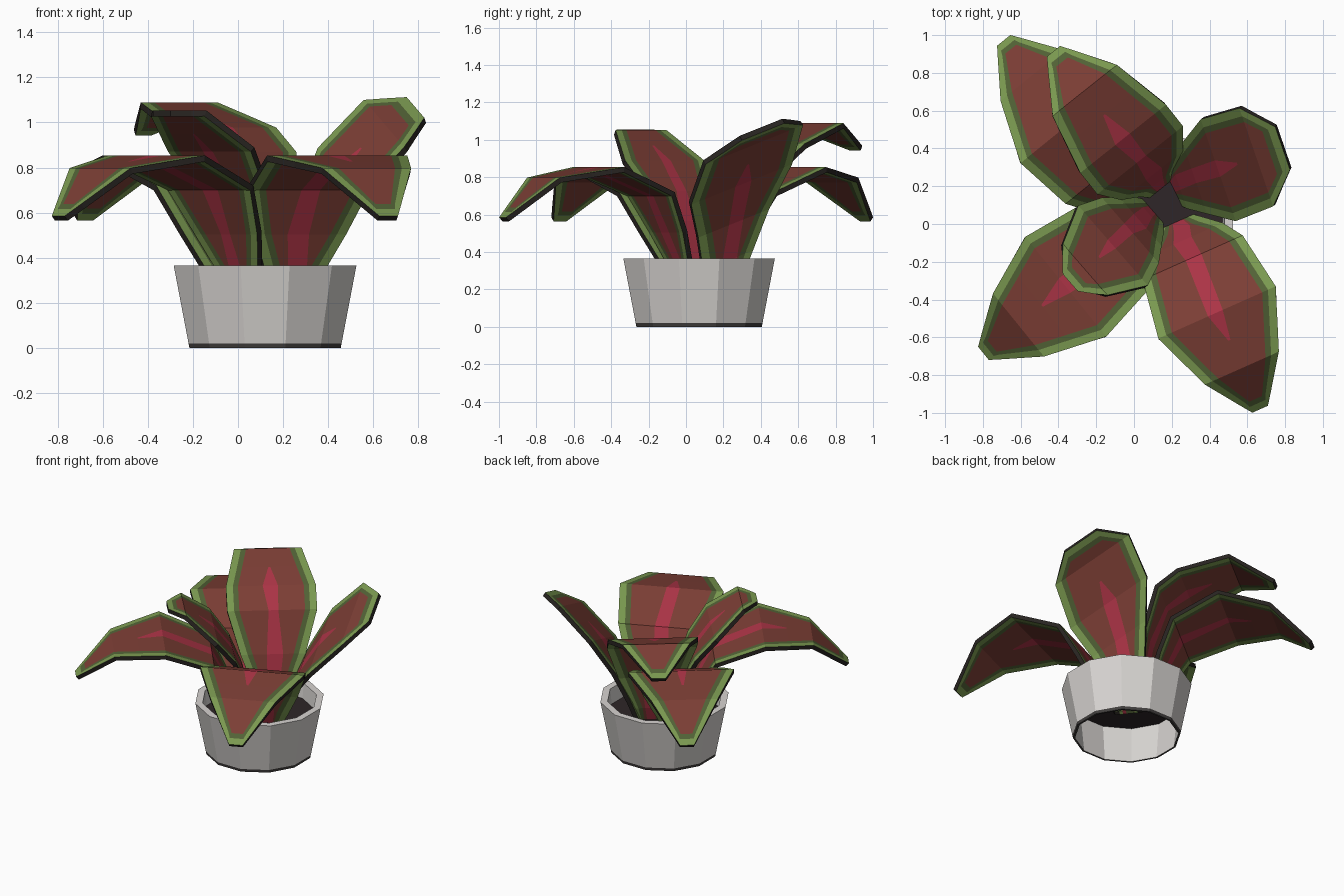
import bpy, bmesh, math, random
from mathutils import Vector

if "Cube" in bpy.data.objects:
    bpy.data.objects.remove(bpy.data.objects["Cube"])
random.seed(4)


def mat(name, rgb):
    m = bpy.data.materials.new(name)
    lin = [((c / 255 + 0.055) / 1.055) ** 2.4 for c in rgb]
    m.diffuse_color = (*lin, 1)
    m.use_nodes = True
    m.node_tree.nodes["Principled BSDF"].inputs["Base Color"].default_value = m.diffuse_color
    return m


BROWN = mat("leaf red brown", (124, 62, 53))
CRIMSON = mat("leaf crimson vein", (172, 52, 70))
OLIVE = mat("leaf dark green band", (82, 98, 54))
GREEN = mat("leaf green border", (122, 153, 80))
DARK = mat("leaf dark rim", (40, 36, 33))
GREY = mat("pot grey", (215, 212, 209))
BASE = mat("pot dark foot", (66, 63, 62))
SOIL = mat("soil dark", (46, 38, 40))


def finish(name, bm, mats):
    me = bpy.data.meshes.new(name)
    bm.to_mesh(me)
    bm.free()
    for m in mats:
        me.materials.append(m)
    ob = bpy.data.objects.new(name, me)
    bpy.context.collection.objects.link(ob)
    return ob


# Pot: twelve-sided lathed open ring with a dark foot
PX, PY, N = 0.12, 0.07, 12


def ring(bm, r, z):
    return [bm.verts.new((PX + r * math.cos((i + .5) * math.tau / N),
                          PY + r * math.sin((i + .5) * math.tau / N), z)) for i in range(N)]


bm = bmesh.new()
profile = [(.347, 0), (.351, .02), (.419, .365), (.372, .365), (.334, 0)]
rings = [ring(bm, r, z) for r, z in profile]
for k in range(len(rings)):
    a, b = rings[k], rings[(k + 1) % len(rings)]
    for i in range(N):
        j = (i + 1) % N
        f = bm.faces.new((a[i], a[j], b[j], b[i]))
        f.material_index = 1 if k in (0, 4) else 0
bmesh.ops.recalc_face_normals(bm, faces=bm.faces)
finish("pot", bm, [GREY, BASE])

# Soil disc inside the pot
bm = bmesh.new()
bm.faces.new(ring(bm, .362, .26))
finish("soil", bm, [SOIL])


# Leaf: rows of (outward distance, height, half width) along a direction,
# split across its width into border, band, blade and vein strips
def leaf(name, origin, azimuth, rows, roll=0.0):
    a = math.radians(azimuth)
    d, n = Vector((math.cos(a), math.sin(a), 0)), Vector((-math.sin(a), math.cos(a), roll))
    o = Vector((*origin, 0))
    rows = [Vector(r) for r in rows]
    # extra row where the vein fades out, and two close to the tip for its border
    rows.insert(-2, rows[-3].lerp(rows[-2], .5))
    last, prev = rows[-1], rows[-2]
    seg = (last - prev).xy.length
    rows[-1:] = [last.lerp(prev, min(.08 / seg, .6)), last.lerp(prev, min(.045 / seg, .35)), last]
    count = len(rows)
    vein_end = count - 5
    bm = bmesh.new()
    grid = []
    for k, (s, z, w) in enumerate(rows):
        vein = min(random.uniform(.03, .055), w * .3)
        shift = random.uniform(-.015, .015)
        if k >= vein_end:
            vein, shift = .006, 0
        half = [w, max(w - .045, w * .65), max(w - .078, w * .42)]
        cross = half + [vein + shift, -vein + shift] + [-h for h in reversed(half)]
        grid.append([bm.verts.new(o + d * s + n * t + Vector((0, 0, z))) for t in cross])
    strip = [3, 2, 0, 1, 0, 2, 3]
    for k in range(count - 1):
        for c in range(7):
            f = bm.faces.new((grid[k][c], grid[k + 1][c], grid[k + 1][c + 1], grid[k][c + 1]))
            m = strip[c]
            if k == count - 2:
                m = 3
            elif k == count - 3 and m != 3:
                m = 2
            elif k >= vein_end and m == 1:
                m = 0
            f.material_index = m
    bmesh.ops.recalc_face_normals(bm, faces=bm.faces)
    ob = finish(name, bm, [BROWN, CRIMSON, OLIVE, GREEN, DARK])
    sol = ob.modifiers.new("thickness", 'SOLIDIFY')
    sol.thickness = .028
    sol.offset = 0
    sol.material_offset_rim = 1
    return ob


# Three long drooping leaves
droop = [(.12, .24, .09), (.17, .36, .15), (.23, .51, .22), (.33, .71, .29),
         (.64, .84, .34), (.955, .785, .215), (1.19, .575, .045)]
leaf("front_left_leaf", (.135, .07), 219, droop)
leaf("front_right_leaf", (.18, .115), -66, droop)
leaf("back_left_leaf", (.065, .04), 129, droop)

# Tall arching leaf at the back
leaf("tall_back_leaf", (.15, .19), 128.5,
     [(.01, .24, .08), (.05, .36, .12), (.1, .6, .21), (.2, .86, .29),
      (.34, .965, .29), (.66, 1.075, .218), (.92, .955, .045)])

# Upright leaves
leaf("upright_right_leaf", (.19, .2), 19,
     [(.02, .24, .1), (.06, .36, .14), (.15, .56, .2), (.28, .77, .285),
      (.49, .985, .275), (.635, 1.055, .12)], roll=.38)
leaf("upright_left_leaf", (.1, .07), 221,
     [(.01, .24, .08), (.04, .36, .12), (.1, .56, .17), (.17, .72, .23),
      (.29, .88, .28), (.48, 1.04, .18), (.58, 1.04, .06)])
